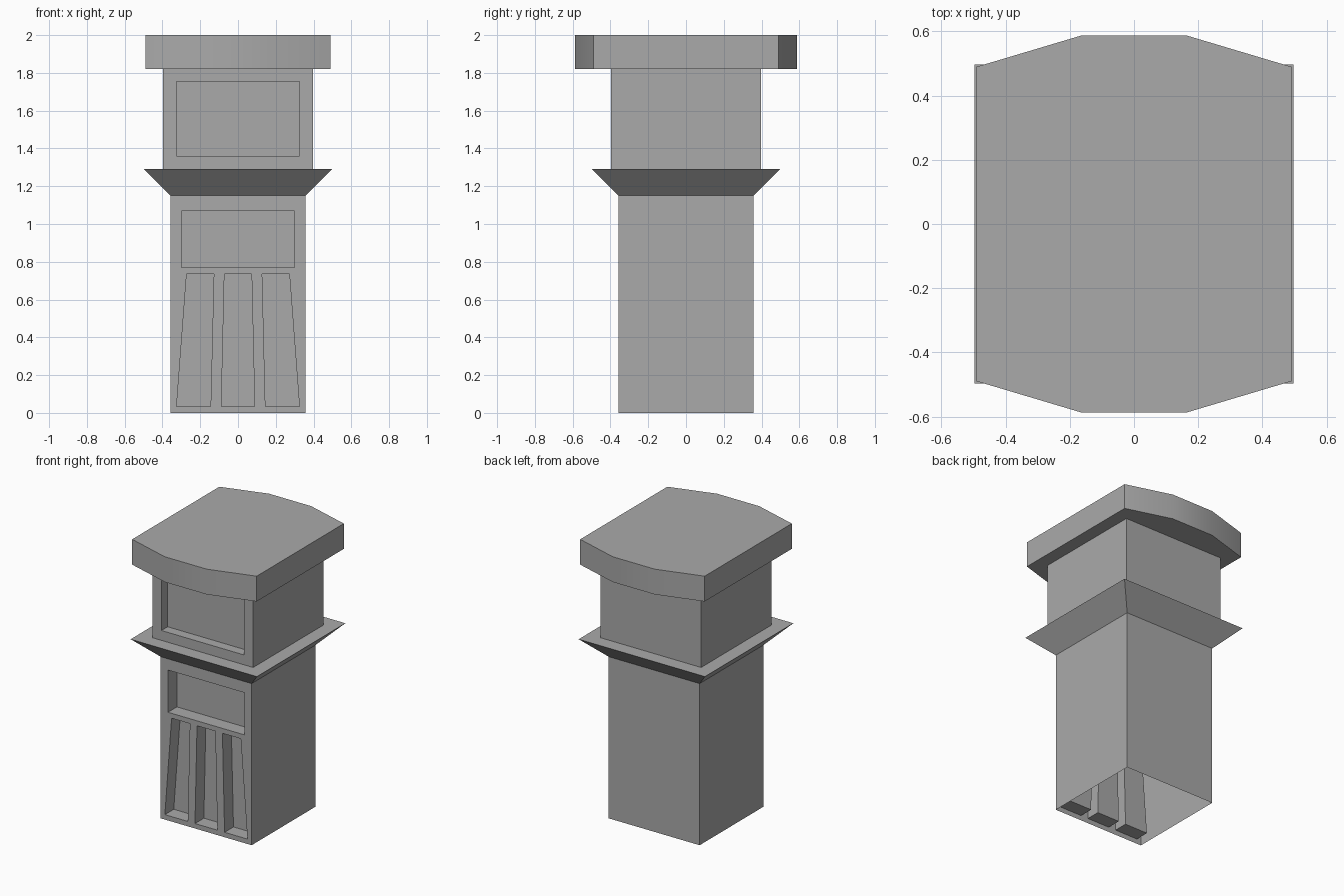
import bpy
import bmesh

cube = bpy.data.objects.get("Cube")
if cube:
    bpy.data.objects.remove(cube, do_unlink=True)

# One stone colour for everything
stone = bpy.data.materials.new("grey_stone")
stone.use_nodes = True
GREY = (0.4, 0.4, 0.4, 1)
stone.diffuse_color = GREY
stone.node_tree.nodes["Principled BSDF"].inputs["Base Color"].default_value = GREY


def finish(name, bm):
    """Turn the bmesh into a named object with outward normals."""
    bmesh.ops.recalc_face_normals(bm, faces=bm.faces)
    mesh = bpy.data.meshes.new(name)
    bm.to_mesh(mesh)
    bm.free()
    mesh.materials.append(stone)
    obj = bpy.data.objects.new(name, mesh)
    bpy.context.collection.objects.link(obj)
    return obj


def ring(bm, points):
    return [bm.verts.new(p) for p in points]


def square(bm, half, z):
    return ring(bm, [(x * half, y * half, z) for x, y in ((-1, -1), (1, -1), (1, 1), (-1, 1))])


def bridge(bm, a, b, skip=()):
    for i in range(len(a)):
        if i not in skip:
            j = (i + 1) % len(a)
            bm.faces.new((a[i], a[j], b[j], b[i]))


def loop_edges(bm, verts):
    result = []
    for i, v in enumerate(verts):
        pair = (v, verts[(i + 1) % len(verts)])
        result.append(bm.edges.get(pair) or bm.edges.new(pair))
    return result


def shaft(name, half, z0, z1, pockets):
    """Hollow square shaft, open at both ends, with pockets sunk in its front."""
    bm = bmesh.new()
    low, high = square(bm, half, z0), square(bm, half, z1)
    bridge(bm, low, high, skip=(0,))
    edges = loop_edges(bm, [low[0], low[1], high[1], high[0]])
    for outline, depth in pockets:
        front = ring(bm, [(x, -half, z) for x, z in outline])
        back = ring(bm, [(x, depth - half, z) for x, z in outline])
        bridge(bm, front, back)
        bm.faces.new(back)
        edges += loop_edges(bm, front)
    bmesh.ops.triangle_fill(bm, use_beauty=True, edges=edges, normal=(0, -1, 0))
    return finish(name, bm)


def panel(low, high, z0, z1):
    """Outline from its bottom and top x ranges."""
    return [(low[0], z0), (low[1], z0), (high[1], z1), (high[0], z1)]


# Lower shaft: one panel above three tapering grooves
groove_z = (0.035, 0.735)
side = panel((0.145, 0.325), (0.128, 0.272), *groove_z)
grooves = [side, [(-x, z) for x, z in side],
           panel((-0.088, 0.088), (-0.072, 0.072), *groove_z)]
lower_panel = panel((-0.3, 0.3), (-0.3, 0.3), 0.77, 1.07)
shaft("lower_shaft", 0.358, 0, 1.15,
      [(outline, 0.1) for outline in grooves + [lower_panel]])

# Flared ledge with a flat top
bm = bmesh.new()
rings = [square(bm, h, z) for h, z in ((0.358, 1.15), (0.497, 1.29), (0.397, 1.29))]
for a, b in zip(rings, rings[1:]):
    bridge(bm, a, b)
finish("flared_ledge", bm)

# Upper shaft with one wide panel
upper_panel = panel((-0.325, 0.325), (-0.325, 0.325), 1.36, 1.755)
shaft("upper_shaft", 0.397, 1.29, 1.82, [(upper_panel, 0.07)])

# Cap slab, bowed at front and back
bow = [(-0.49, -0.49), (-0.165, -0.587), (0.165, -0.587), (0.49, -0.49)]
plan = bow + [(-x, -y) for x, y in bow]
bm = bmesh.new()
under, top = (ring(bm, [(x, y, z) for x, y in plan]) for z in (1.82, 2))
bridge(bm, under, top)
bm.faces.new(under)
bm.faces.new(top)
cap = finish("cap", bm)
bpy.ops.object.select_all(action="DESELECT")
cap.select_set(True)
bpy.context.view_layer.objects.active = cap
bpy.ops.object.shade_smooth_by_angle()
